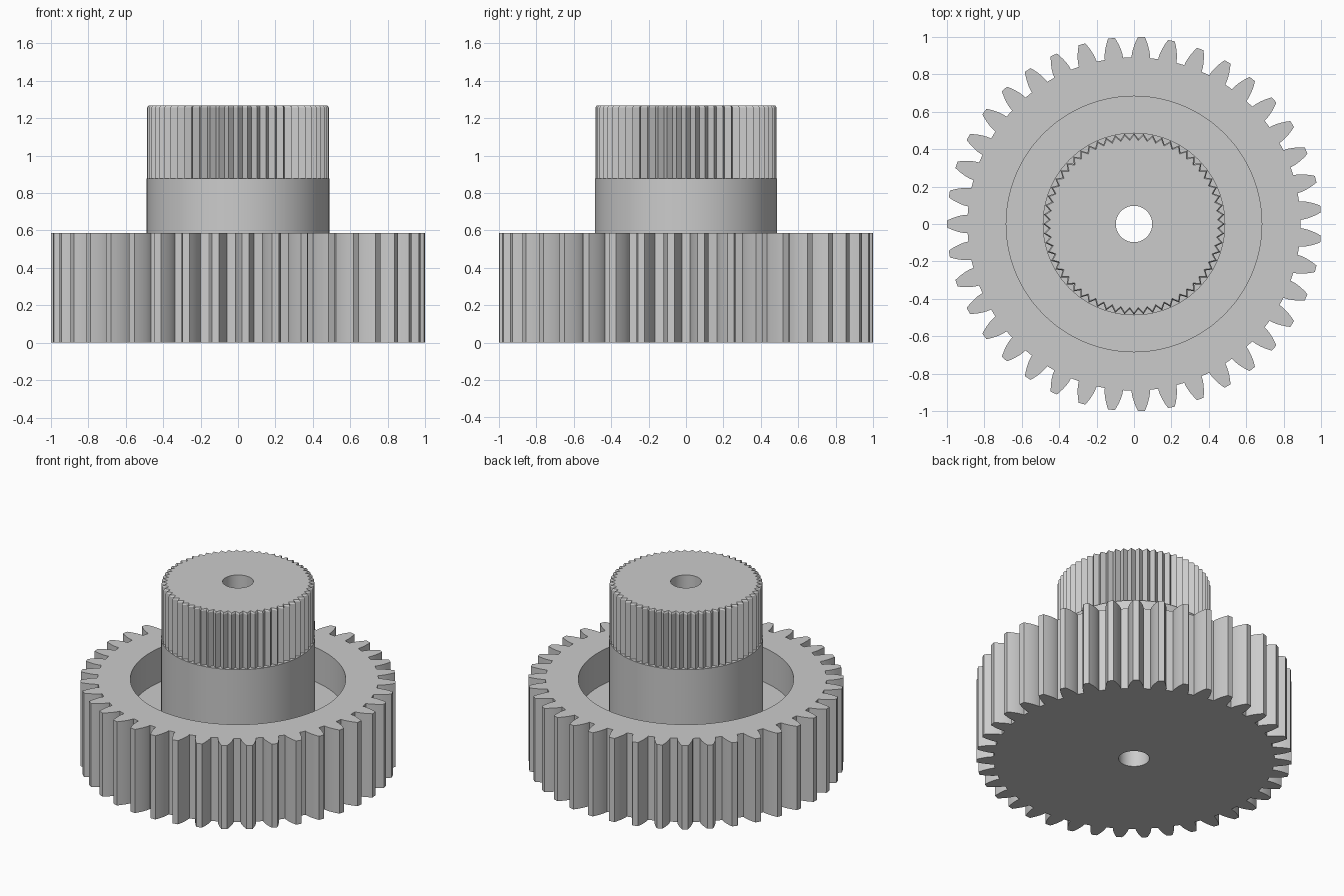
import bpy, bmesh
from math import pi, sin, cos, tan, acos, radians

if "Cube" in bpy.data.objects:
    bpy.data.objects.remove(bpy.data.objects["Cube"])

U = 0.1951          # basic dimension step
TEETH = 39
SERRATIONS = 60


def loft(name, rings):
    """Solid from stacked rings: (z, [(radius, angle), ...])."""
    bm = bmesh.new()
    loops = [[bm.verts.new((r * cos(a), r * sin(a), z)) for r, a in pts] for z, pts in rings]
    for lo, hi in zip(loops, loops[1:]):
        n = len(lo)
        for i in range(n):
            j = (i + 1) % n
            bm.faces.new((lo[i], lo[j], hi[j], hi[i]))
    bm.faces.new(loops[0][::-1])
    bm.faces.new(loops[-1])
    mesh = bpy.data.meshes.new(name)
    bm.to_mesh(mesh)
    bm.free()
    obj = bpy.data.objects.new(name, mesh)
    bpy.context.collection.objects.link(obj)
    return obj


def circle(r, n=96):
    return [(r, 2 * pi * i / n) for i in range(n)]


def cylinder(name, r, z0, z1, n=96):
    return loft(name, [(z0, circle(r, n)), (z1, circle(r, n))])


def involute_gear(n, tip_r):
    module = 2 * tip_r / (n + 2)
    pitch_r = module * n / 2
    base_r = pitch_r * cos(radians(20))
    root_r = pitch_r - 1.25 * module
    inv = lambda a: tan(a) - a
    half_base = pi / (2 * n) + inv(radians(20))
    flank = [(root_r, half_base)]
    for k in range(6):
        r = base_r + (tip_r - base_r) * k / 5
        flank.append((r, half_base - inv(acos(min(1, base_r / r)))))
    pts = []
    for t in range(n):
        mid = pi + 2 * pi * t / n
        pts += [(r, mid - a) for r, a in flank]
        pts += [(r, mid + a) for r, a in reversed(flank)]
    return pts


def boolean(target, tool, operation):
    mod = target.modifiers.new(operation.lower(), 'BOOLEAN')
    mod.object, mod.operation, mod.solver = tool, operation, 'EXACT'
    bpy.context.view_layer.objects.active = target
    bpy.ops.object.modifier_apply(modifier=mod.name)
    bpy.data.objects.remove(tool)


# Large toothed wheel with a round recess in its top
outline = involute_gear(TEETH, 1.0)
gear = loft("stepped_gear", [(0, outline), (3 * U, outline)])
boolean(gear, cylinder("recess_cutter", 3.5 * U, 0.345, 0.8), 'DIFFERENCE')

# Plain hub rising from the recess
boolean(gear, cylinder("hub", 2.5 * U, 0.2, 4.5 * U), 'UNION')

# Serrated head with a small chamfer at the top
zigzag = [(0.485 if i % 2 == 0 else 0.455, pi * i / SERRATIONS) for i in range(2 * SERRATIONS)]
chamfered = [(r - 0.009, a) for r, a in zigzag]
head = loft("serrated_head", [(0.8, zigzag), (6.5 * U - 0.01, zigzag), (6.5 * U, chamfered)])
boolean(gear, head, 'UNION')

# Through bore
boolean(gear, cylinder("bore_cutter", 0.5 * U, -0.2, 1.6, 48), 'DIFFERENCE')

bpy.ops.object.select_all(action='DESELECT')
gear.select_set(True)
bpy.context.view_layer.objects.active = gear
bpy.ops.object.shade_smooth_by_angle(angle=radians(20))
